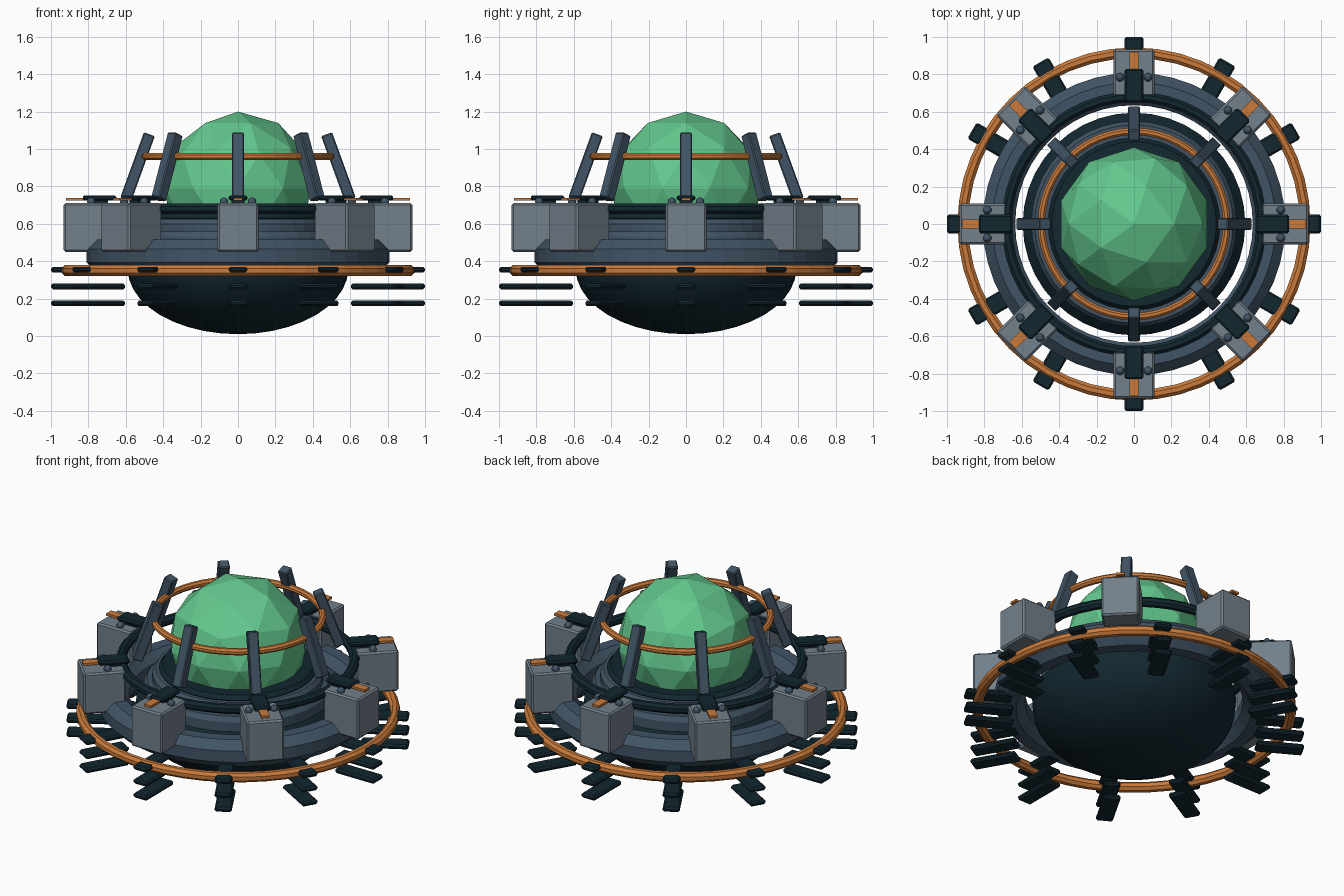
import bpy, bmesh, math
from mathutils import Matrix

if "Cube" in bpy.data.objects:
    bpy.data.objects.remove(bpy.data.objects["Cube"])


def material(name, rgb):
    m = bpy.data.materials.new(name)
    m.diffuse_color = (*rgb, 1)
    m.use_nodes = True
    m.node_tree.nodes["Principled BSDF"].inputs["Base Color"].default_value = m.diffuse_color
    return m


NAVY = material("dark navy", (0.006, 0.020, 0.029))
SLATE = material("slate blue", (0.052, 0.088, 0.130))
GREY = material("steel grey", (0.170, 0.215, 0.255))
ORANGE = material("copper orange", (0.590, 0.195, 0.042))
GREEN = material("glass green", (0.125, 0.580, 0.270))


def finish(bm, name, mat, smooth=None):
    me = bpy.data.meshes.new(name)
    bm.to_mesh(me)
    bm.free()
    me.materials.append(mat)
    ob = bpy.data.objects.new(name, me)
    bpy.context.collection.objects.link(ob)
    if smooth:
        bpy.ops.object.select_all(action='DESELECT')
        ob.select_set(True)
        bpy.context.view_layer.objects.active = ob
        bpy.ops.object.shade_smooth_by_angle(angle=math.radians(smooth))
    return ob


def lathe(name, profile, mat, closed=False, steps=40, smooth=None):
    """Revolve (radius, height) points around the vertical axis."""
    bm = bmesh.new()
    vs = [bm.verts.new((r, 0, z)) for r, z in profile]
    pairs = list(zip(vs, vs[1:])) + ([(vs[-1], vs[0])] if closed else [])
    es = [bm.edges.new(p) for p in pairs]
    bmesh.ops.spin(bm, geom=vs + es, axis=(0, 0, 1), cent=(0, 0, 0),
                   angle=math.tau, steps=steps)
    bmesh.ops.remove_doubles(bm, verts=bm.verts, dist=1e-4)
    bmesh.ops.recalc_face_normals(bm, faces=bm.faces)
    return finish(bm, name, mat, smooth)


def ring(name, R, r, z, mat, sides=8, steps=48):
    pts = [(R + r * math.cos(math.tau * (i + .5) / sides),
            z + r * math.sin(math.tau * (i + .5) / sides)) for i in range(sides)]
    return lathe(name, pts, mat, True, steps)


def box(name, spin, centre, size, mat, bevel=0.0, tilt=0.0):
    """Box placed along the local x axis, then turned around the centre."""
    bm = bmesh.new()
    bmesh.ops.create_cube(bm, size=1)
    bmesh.ops.scale(bm, vec=size, verts=bm.verts)
    if bevel:
        bmesh.ops.bevel(bm, geom=list(bm.edges), offset=bevel, segments=1,
                        affect='EDGES', profile=0.5)
    bm.transform(Matrix.Rotation(spin, 4, 'Z') @ Matrix.Translation(centre)
                 @ Matrix.Rotation(tilt, 4, 'Y'))
    return finish(bm, name, mat)


# Lower bowl with shoulder
bowl = [(0.59 * math.sin(a), 0.36 - 0.35 * math.cos(a))
        for a in (math.pi / 2 * i / 10 for i in range(11))]
lathe("bowl_hull", bowl + [(0.595, 0.42), (0.55, 0.47), (0.0, 0.47)], NAVY, smooth=35)

# Stepped neck and the dark seat under the dome
lathe("stepped_neck", [(0.44, 0.46), (0.55, 0.46), (0.55, 0.53), (0.53, 0.56),
                       (0.50, 0.56), (0.50, 0.60), (0.48, 0.625), (0.44, 0.625)],
      SLATE, True)
lathe("dome_seat", [(0.0, 0.60), (0.45, 0.60), (0.46, 0.63), (0.44, 0.655),
                    (0.0, 0.655)], NAVY)

# Faceted dome
bm = bmesh.new()
bmesh.ops.create_icosphere(bm, subdivisions=2, radius=0.41,
                           matrix=Matrix.Translation((0, 0, 0.79)))
finish(bm, "faceted_dome", GREEN)

# Rings
ring("main_ring", 0.722, 0.094, 0.43, SLATE)
ring("pod_ring", 0.68, 0.03, 0.68, NAVY)
ring("outer_ring", 0.915, 0.031, 0.35, ORANGE)
ring("dome_ring", 0.495, 0.021, 0.96, ORANGE)

# Eight pods, each with strip, clamp, bolts and leaning arm
for k in range(8):
    a = math.tau * k / 8
    box("pod", a, (0.807, 0, 0.58), (0.25, 0.22, 0.26), GREY, 0.01)
    box("pod_strip", a, (0.80, 0, 0.732), (0.24, 0.05, 0.014), ORANGE)
    box("pod_clamp", a, (0.74, 0, 0.738), (0.18, 0.10, 0.028), NAVY, 0.009)
    box("clamp_foot", a, (0.74, 0, 0.715), (0.09, 0.07, 0.03), NAVY)
    box("leaning_arm", a, (0.537, 0, 0.905), (0.062, 0.064, 0.37), SLATE, 0.006,
        math.radians(-20))
    for side in (-1, 1):
        bm = bmesh.new()
        bmesh.ops.create_uvsphere(
            bm, u_segments=10, v_segments=6, radius=0.023,
            matrix=Matrix.Rotation(a, 4, 'Z') @ Matrix.Translation((0.785, side * 0.075, 0.718)))
        finish(bm, "pod_bolt", SLATE, 40)

# Twelve stacks of three fins around the rim
for k in range(12):
    for z in (0.355, 0.265, 0.175):
        box("rim_fin", math.tau * k / 12, (0.86, 0, z), (0.28, 0.10, 0.03), NAVY, 0.01)
